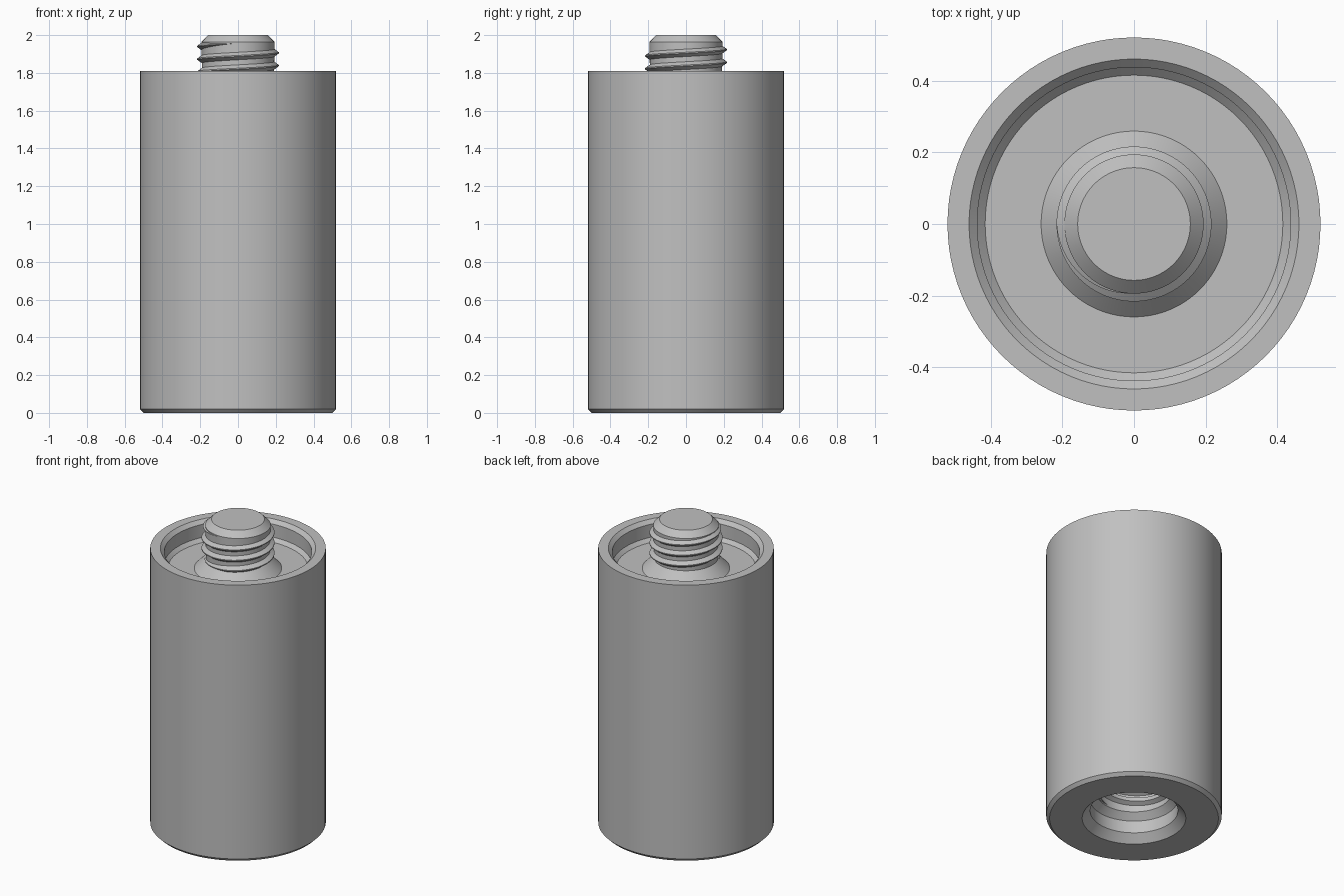
import bpy, bmesh
from math import sin, cos, pi, tau, radians

cube = bpy.data.objects.get("Cube")
if cube:
    bpy.data.objects.remove(cube, do_unlink=True)

steel = bpy.data.materials.new("grey steel")
steel.use_nodes = True
grey = (0.53, 0.53, 0.53, 1)
steel.diffuse_color = grey
steel.node_tree.nodes["Principled BSDF"].inputs["Base Color"].default_value = grey

SEG = 96
PITCH = 0.0675


def finish(bm, name):
    bmesh.ops.recalc_face_normals(bm, faces=bm.faces)
    mesh = bpy.data.meshes.new(name)
    bm.to_mesh(mesh)
    bm.free()
    mesh.materials.append(steel)
    mesh.shade_smooth()
    mesh.set_sharp_from_angle(angle=radians(25))
    obj = bpy.data.objects.new(name, mesh)
    bpy.context.collection.objects.link(obj)
    return obj


def lathe(name, profile):
    """Revolve (radius, height) points round z; radius 0 gives a pole."""
    bm = bmesh.new()
    rings = []
    for r, z in profile:
        if r == 0:
            rings.append([bm.verts.new((0, 0, z))] * SEG)
        else:
            rings.append([bm.verts.new((r * cos(tau * i / SEG), r * sin(tau * i / SEG), z))
                          for i in range(SEG)])
    for a, b in zip(rings, rings[1:]):
        for i in range(SEG):
            j = (i + 1) % SEG
            bm.faces.new(dict.fromkeys((a[i], a[j], b[j], b[i])))
    return finish(bm, name)


def thread(name, root, crest, base, tip, z_end, turns):
    """Right-handed helical ridge ending at the front, fading at both ends."""
    bm = bmesh.new()
    steps = int(turns * SEG)
    fade_steps = SEG // 4
    sections = []
    for i in range(steps + 1):
        back = (steps - i) / SEG
        angle = -pi / 2 - tau * back
        z = z_end - PITCH * back
        f = max(0.02, min(1, i / fade_steps, (steps - i) / fade_steps))
        sunk = root - (crest - root) * 0.2
        top = root + (crest - root) * f
        points = ((sunk, -base * f), (top, -tip * f), (top, tip * f), (sunk, base * f))
        sections.append([bm.verts.new((r * cos(angle), r * sin(angle), z + dz))
                         for r, dz in points])
    for a, b in zip(sections, sections[1:]):
        for k in range(4):
            n = (k + 1) % 4
            bm.faces.new((a[k], a[n], b[n], b[k]))
    bm.faces.new(sections[0])
    bm.faces.new(sections[-1])
    return finish(bm, name)


# Cylindrical body with blind bore below and chamfered recess above
lathe("body", [
    (0, 0.56), (0.22, 0.46), (0.22, 0.17), (0.26, 0.13), (0.26, 0.05), (0.307, 0),
    (0.5, 0), (0.52, 0.02), (0.52, 1.81), (0.46, 1.81), (0.437, 1.787),
    (0.437, 1.702), (0.415, 1.68), (0, 1.68)])

# Threaded stud with flared foot and chamfered tip
lathe("stud", [(0.26, 1.679), (0.19, 1.75), (0.194, 1.963), (0.157, 2.0), (0, 2.0)])
thread("stud_thread", 0.193, 0.216, 0.023, 0.003, 1.957, 3.2)

# Thread inside the bore
thread("bore_thread", 0.22, 0.193, 0.03, 0.012, 0.45, 4)
